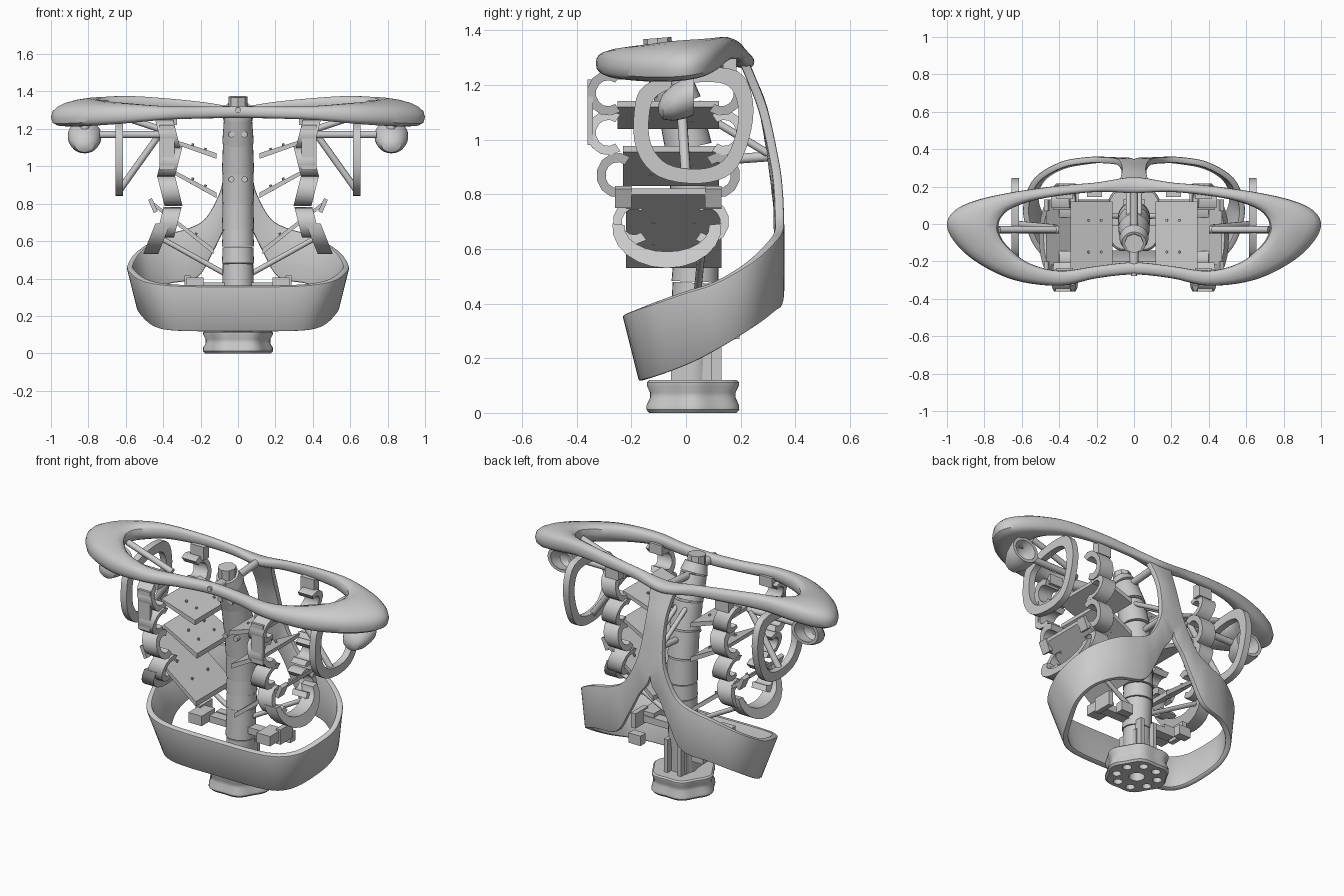
import bpy, bmesh
from math import sin, cos, pi, radians
from mathutils import Vector

if "Cube" in bpy.data.objects:
    bpy.data.objects.remove(bpy.data.objects["Cube"])


def loft(name, rings, closed=False, mirror=False, cap=True):
    """Skin a list of equal-length vertex loops."""
    n, m = len(rings[0]), len(rings)
    bm = bmesh.new()
    v = [[bm.verts.new(p) for p in r] for r in rings]
    for i in range(m if closed else m - 1):
        a, b = v[i], v[(i + 1) % m]
        for j in range(n):
            k = (j + 1) % n
            bm.faces.new((a[j], a[k], b[k], b[j]))
    if cap and not closed:
        bm.faces.new(v[0])
        bm.faces.new(v[-1])
    bmesh.ops.recalc_face_normals(bm, faces=bm.faces)
    me = bpy.data.meshes.new(name)
    bm.to_mesh(me)
    bm.free()
    ob = bpy.data.objects.new(name, me)
    bpy.context.collection.objects.link(ob)
    if mirror:
        ob.modifiers.new("Mirror", 'MIRROR')
    return ob


def smooth(pts, n, closed=False):
    """Catmull-Rom interpolation of tuples."""
    out, m = [], len(pts)
    for i in range(m if closed else m - 1):
        idx = [i - 1, i, i + 1, i + 2]
        idx = [k % m if closed else min(max(k, 0), m - 1) for k in idx]
        P = [pts[k] for k in idx]
        for s in range(n):
            t = s / n
            out.append(tuple(0.5 * (2 * b + (c - a) * t + (2 * a - 5 * b + 4 * c - d) * t * t
                             + (3 * b - a - 3 * c + d) * t ** 3) for a, b, c, d in zip(*P)))
    if not closed:
        out.append(tuple(pts[-1]))
    return out


def rod(name, a, b, r1, r2=None, n=12, mirror=False):
    a, b = Vector(a), Vector(b)
    q = (b - a).to_track_quat('Z', 'Y')
    def ring(c, r):
        return [c + q @ Vector((r * cos(2 * pi * i / n), r * sin(2 * pi * i / n), 0)) for i in range(n)]
    return loft(name, [ring(a, r1), ring(b, r2 or r1)], mirror=mirror)


def strip(name, outer, inner, x0, x1, closed=False, tilt=0):
    """Flat frame in the yz plane, thick along x, mirrored."""
    zc = sum(p[1] for p in outer) / len(outer)
    rings = []
    for o, i in zip(outer, inner):
        so, si = tilt * (o[1] - zc), tilt * (i[1] - zc)
        rings.append([(x0 + so, *o), (x1 + so, *o), (x1 + si, *i), (x0 + si, *i)])
    return loft(name, rings, closed, True)


def prism(name, xz, y0, y1, mirror=True):
    return loft(name, [[(x, y0, z) for x, z in xz], [(x, y1, z) for x, z in xz]], mirror=mirror)


def box(name, c, s, mirror=True):
    x, y, z = c
    a, b, d = s[0] / 2, s[1] / 2, s[2] / 2
    return prism(name, [(x - a, z - d), (x + a, z - d), (x + a, z + d), (x - a, z + d)], y - b, y + b, mirror)


def arc(cy, cz, ry, rz, a0, a1, n):
    return [(cy + ry * cos(radians(a0 + (a1 - a0) * i / n)),
             cz + rz * sin(radians(a0 + (a1 - a0) * i / n))) for i in range(n + 1)]


# Shoulder ring: outer xyz, inner xyz, half height
half = [(0, -.27, 1.29, 0, -.205, 1.29, .032), (.2, -.29, 1.285, .2, -.225, 1.29, .032),
        (.4, -.33, 1.28, .4, -.25, 1.29, .037), (.64, -.3, 1.27, .57, -.205, 1.295, .052),
        (.84, -.205, 1.26, .68, -.115, 1.305, .06), (.96, -.095, 1.257, .72, -.05, 1.315, .064),
        (1, 0, 1.262, .725, -.01, 1.32, .064), (.955, .075, 1.275, .71, .035, 1.325, .06),
        (.84, .128, 1.3, .66, .08, 1.33, .053), (.65, .17, 1.33, .54, .125, 1.338, .042),
        (.4, .205, 1.325, .37, .155, 1.333, .034), (.2, .222, 1.31, .18, .172, 1.318, .029),
        (0, .25, 1.285, 0, .165, 1.295, .028)]
full = half + [(-s[0], s[1], s[2], -s[3], *s[4:]) for s in reversed(half[1:-1])]
rings = []
for s in smooth(full, 5, True):
    o, i, h = Vector(s[:3]), Vector(s[3:6]), s[6]
    r = []
    for k in range(16):
        c, d = cos(2 * pi * k / 16), sin(2 * pi * k / 16)
        c, d = [abs(e) ** .8 * (1 if e > 0 else -1) for e in (c, d)]
        r.append((o + i) / 2 + (o - i) / 2 * c + Vector((0, 0, h * d)))
    rings.append(r)
loft("shoulder_ring", rings, closed=True)

# Waist band running into the back strap: upper edge xyz, lower edge xyz
edge = [(0, -.215, .36, 0, -.155, .12), (.33, -.21, .365, .3, -.15, .122), (.49, -.15, .39, .42, -.095, .14),
        (.565, -.01, .44, .49, .03, .19), (.575, .11, .48, .525, .14, .25), (.52, .235, .555, .49, .24, .315),
        (.39, .315, .63, .38, .31, .37), (.26, .34, .67, .22, .34, .405), (.175, .342, .72, .14, .342, .53),
        (.11, .337, .83, .07, .338, .67), (.08, .323, .93, 0, .333, .79), (.065, .285, 1.1, 0, .29, 1.08),
        (.072, .24, 1.22, 0, .24, 1.22), (.09, .205, 1.3, 0, .205, 1.3)]
rows = []
for s in smooth(edge, 5):
    a, b = Vector(s[:3]), Vector(s[3:])
    a.x, b.x = max(a.x, 0), max(b.x, 0)
    rows.append([a, b])
me = bpy.data.meshes.new("waist_band")
n = len(rows)
me.from_pydata([p for r in rows for p in r], [], [(2 * i, 2 * i + 1, 2 * i + 3, 2 * i + 2) for i in range(n - 1)])
band = bpy.data.objects.new("waist_band_and_back_strap", me)
bpy.context.collection.objects.link(band)
band.modifiers.new("Mirror", 'MIRROR')
sol = band.modifiers.new("Solidify", 'SOLIDIFY')
sol.thickness, sol.offset = .034, 0
bev = band.modifiers.new("Bevel", 'BEVEL')
bev.width, bev.segments, bev.limit_method = .008, 2, 'ANGLE'

# Lobed base with waisted side and bolt holes underneath
prof = [(.96, 0), (1.02, .012), (1.01, .03), (.94, .055), (.94, .075), (1.01, .1), (1.01, .112), (.96, .12)]
rings = [[((.176 + .008 * cos(6 * t)) * s * cos(t), .025 + (.173 + .008 * cos(6 * t)) * s * sin(t), z)
          for t in [2 * pi * k / 60 for k in range(60)]] for s, z in prof]
base = loft("base", rings)
holes = [(0, .025, .045)] + [(.12 * cos(pi * k / 4 + .4), .025 + .12 * sin(pi * k / 4 + .4), .026) for k in range(8)]
cutters = []
for x, y, r in holes:
    c = rod("hole_cutter", (x, y, -.05), (x, y, .07), r, n=16)
    c.hide_render = True
    cutters.append(c)
    bo = base.modifiers.new("Hole", 'BOOLEAN')
    bo.object, bo.operation = c, 'DIFFERENCE'

# Segmented spine
path = [(.02, .1, .075), (.025, .3, .083), (.033, .48, .086), (.036, .57, .086), (.036, .66, .086), (.03, .81, .086),
        (.01, .97, .086), (-.025, 1.13, .084), (-.075, 1.27, .078), (-.1, 1.325, .068)]
for i, (p, q) in enumerate(zip(path, path[1:])):
    rod(f"spine_segment_{i}", (0, p[0], p[1]), (0, q[0], q[1] - .004), p[2], q[2] - .004, n=28)
rod("spine_top_nut", (0, -.1, 1.31), (0, -.105, 1.372), .052, n=8)
for z, y in ((.93, -.075), (1.17, -.125)):
    rod("spine_bolt", (.035, y, z), (.035, y + .08, z), .016, mirror=True)
rod("ring_bolt", (0, -.278, 1.3), (0, -.25, 1.3), .015)

# Lower spine flanges and hip brackets
box("spine_foot_block", (0, .02, .185), (.13, .15, .15), False)
box("spine_back_fin", (.045, .105, .22), (.025, .05, .2))
box("hip_arm", (.15, .02, .36), (.2, .06, .04))
box("hip_servo_block", (.23, -.02, .375), (.09, .13, .06))
box("hip_tab", (.27, .06, .37), (.03, .12, .09))
box("hip_lug", (.21, .17, .3), (.08, .05, .06))
rod("rib_strut", (.06, .04, .42), (.42, .06, .62), .014, mirror=True)

# Ribs: shelf inner/outer xz, y range
shelves = [(.115, 1.04, .34, 1.12, -.25, .12), (.115, .83, .34, .955, -.23, .12), (.13, .53, .47, .8, -.22, .13)]
for k, (xi, zi, xo, zo, y0, y1) in enumerate(shelves):
    prism(f"rib_shelf_{k}", [(xi, zi), (xo, zo), (xo, zo + .022), (xi, zi + .03)], y0, y1)
    for y in (y0 + .1, y1 - .1):
        for t in (.3, .6):
            x, z = xi + (xo - xi) * t, zi + (zo - zi) * t
            rod("shelf_pin", (x, y, z), (x - .01, y, z + .034), .007, n=8, mirror=True)

# Open clamps at the front and back of every rib: z, x, front y, back y
for k, (z, x, yf, yb) in enumerate([(1.17, .375, -.285, .13), (1.025, .365, -.285, .14),
                                    (.87, .365, -.25, .12), (.7, .37, -.19, .08)]):
    t = .25 * (-1) ** k
    for side, y, a in (("front", yf, 55), ("back", yb, -125)):
        strip(f"{side}_clamp_{k}", arc(y, z, .078, .082, a, a + 250, 9),
              arc(y, z, .045, .048, a, a + 250, 9), x - .048, x + .048, tilt=t)

# Wide cradle under the lowest rib and slanted outer tabs
strip("lowest_rib_cradle", arc(-.07, .68, .2, .15, 175, 365, 12), arc(-.07, .68, .155, .09, 175, 365, 12),
      .4, .48, tilt=-.4)
for y in (-.23, .1):
    prism("rib_outer_tab", [(.43, .76), (.46, .83), (.48, .82), (.45, .75)], y - .03, y + .03)
box("rib_top_mount", (.37, -.27, 1.25), (.09, .07, .06))
box("rib_top_back_mount", (.37, .16, 1.27), (.09, .05, .08))
box("rib_front_plate", (.38, -.35, 1.1), (.08, .02, .24))

# Shoulder hoops with braces
hoop = [(-.15, 1.2), (-.19, 1.1), (-.18, .96), (-.1, .865), (.05, .84), (.17, .88), (.23, 1.0), (.245, 1.14),
        (.19, 1.25), (.02, 1.26)]
outer = smooth(hoop, 4, True)
cy, cz = .03, 1.05
inner = [(cy + (y - cy) * .75, cz + (z - cz) * .75) for y, z in outer]
strip("shoulder_hoop", outer, inner, .615, .655, True)
rod("hoop_diagonal", (.635, 0, .87), (.42, -.02, 1.17), .018, mirror=True)
rod("hoop_crossbar", (.4, -.03, 1.17), (.74, -.03, 1.17), .02, mirror=True)
rod("ring_crossbar", (.42, -.03, 1.2), (.72, -.03, 1.3), .018, mirror=True)

# Hollow shoulder cups opening backwards
prof = [(.02, -.1), (.055, -.085), (.08, -.045), (.09, 0), (.09, .03), (.07, .03), (.068, 0), (.055, -.04), (.02, -.06)]
loft("shoulder_cup", [[(.82 + r * cos(2 * pi * k / 24), y, 1.155 + .4 * y + .85 * r * sin(2 * pi * k / 24))
                       for k in range(24)] for r, y in prof], mirror=True)
rod("cup_post", (.82, -.03, 1.2), (.82, -.03, 1.27), .025, mirror=True)

# Struts from the spine to strap and ring
rod("back_strut_low", (0, .05, .92), (0, .32, .94), .018)
rod("back_strut_diagonal", (.03, 0, 1.13), (.03, .3, .95), .014, mirror=True)
rod("ring_back_strut", (0, -.06, 1.27), (0, .2, 1.29), .022)
rod("ring_front_strut", (0, -.09, 1.29), (0, -.24, 1.29), .025)

# Bake modifiers, drop cutters, shade
bpy.ops.object.select_all(action='SELECT')
bpy.context.view_layer.objects.active = base
bpy.ops.object.convert(target='MESH')
for c in cutters:
    bpy.data.objects.remove(c)
bpy.ops.object.shade_smooth_by_angle(angle=radians(35))
